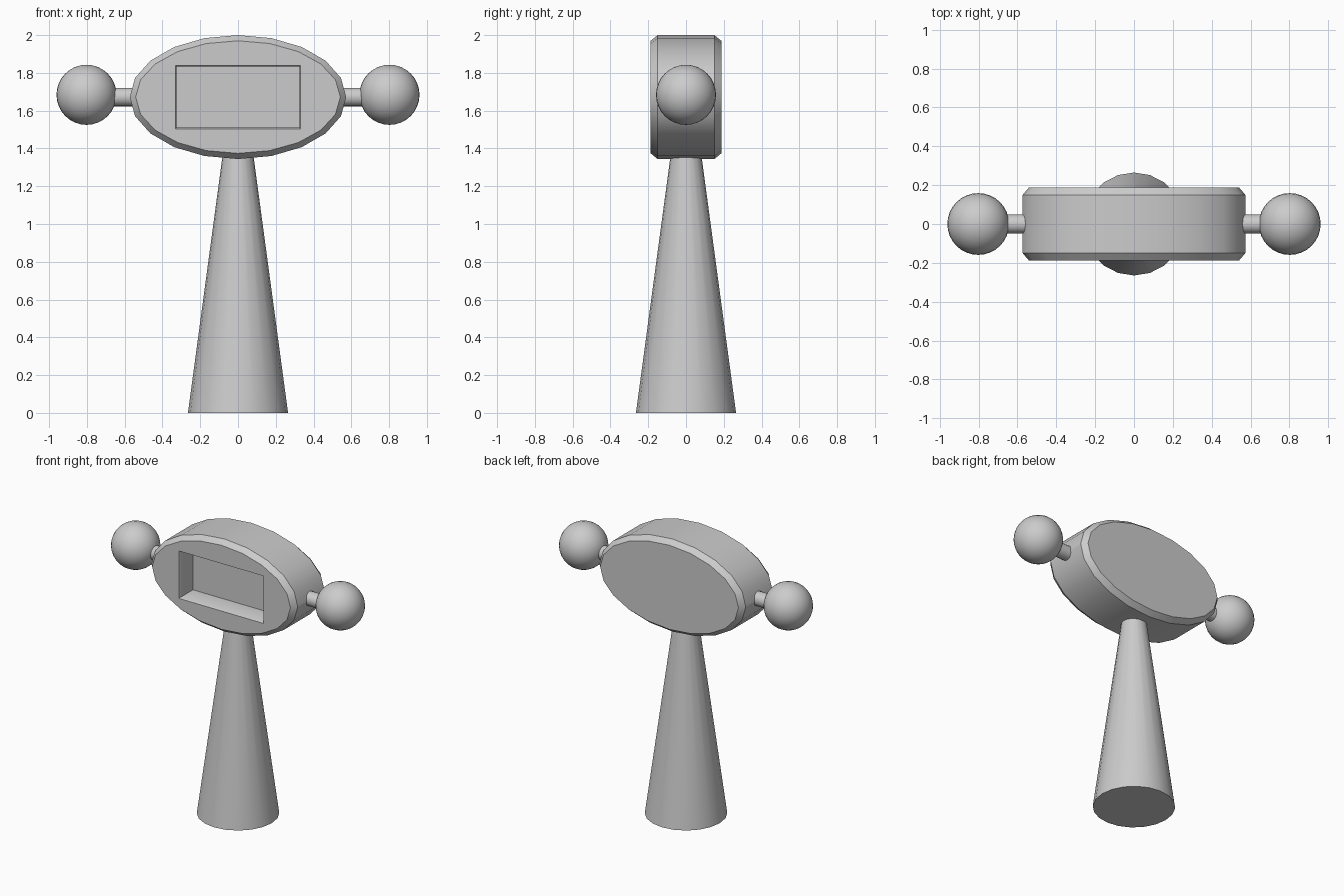
import bpy, bmesh, math

if "Cube" in bpy.data.objects:
    bpy.data.objects.remove(bpy.data.objects["Cube"])

HEAD_Z = 1.672


def finish(obj, angle=35):
    bpy.ops.object.select_all(action='DESELECT')
    obj.select_set(True)
    bpy.context.view_layer.objects.active = obj
    bpy.ops.object.shade_smooth_by_angle(angle=math.radians(angle))


def loft(name, rings):
    """Bridge matching rings of points and cap both ends."""
    bm = bmesh.new()
    loops = [[bm.verts.new(p) for p in ring] for ring in rings]
    n = len(rings[0])
    for a, b in zip(loops, loops[1:]):
        for i in range(n):
            j = (i + 1) % n
            bm.faces.new((a[i], a[j], b[j], b[i]))
    bm.faces.new(loops[0])
    bm.faces.new(loops[-1])
    bmesh.ops.recalc_face_normals(bm, faces=bm.faces)
    mesh = bpy.data.meshes.new(name)
    bm.to_mesh(mesh)
    bm.free()
    obj = bpy.data.objects.new(name, mesh)
    bpy.context.collection.objects.link(obj)
    return obj


def ellipse(y, rx, rz, n=20):
    return [(rx * math.cos(2 * math.pi * i / n), y,
             HEAD_Z + rz * math.sin(2 * math.pi * i / n)) for i in range(n)]


def rectangle(y, hx, hz, z=HEAD_Z):
    return [(-hx, y, z - hz), (hx, y, z - hz), (hx, y, z + hz), (-hx, y, z + hz)]


# Tapered pedestal
bpy.ops.mesh.primitive_cone_add(vertices=20, radius1=0.265, radius2=0.07,
                                depth=1.45, location=(0, 0, 0.725))
pedestal = bpy.context.object
pedestal.name = "pedestal"
finish(pedestal)

# Oval head with chamfered rims
head = loft("head", [ellipse(-0.187, 0.542, 0.298), ellipse(-0.15, 0.573, 0.328),
                     ellipse(0.15, 0.573, 0.328), ellipse(0.187, 0.542, 0.298)])

# Rectangular screen recess with a thin chamfered lip
cutter = loft("recess_cutter", [rectangle(-0.25, 0.332, 0.168), rectangle(-0.187, 0.332, 0.168),
                                rectangle(-0.175, 0.326, 0.162), rectangle(-0.04, 0.325, 0.161)])
cutter.hide_render = True
cut = head.modifiers.new("recess", 'BOOLEAN')
cut.operation = 'DIFFERENCE'
cut.solver = 'EXACT'
cut.object = cutter
bpy.context.view_layer.objects.active = head
bpy.ops.object.modifier_apply(modifier=cut.name)
bpy.data.objects.remove(cutter)
finish(head, 30)

# Side arms and ball knobs
for side, label in ((-1, "left"), (1, "right")):
    bpy.ops.mesh.primitive_cylinder_add(vertices=20, radius=0.049, depth=0.24,
                                        location=(side * 0.6, 0, HEAD_Z),
                                        rotation=(0, math.pi / 2, 0))
    bpy.context.object.name = label + "_arm"
    finish(bpy.context.object)
    bpy.ops.mesh.primitive_uv_sphere_add(segments=32, ring_count=16, radius=0.159,
                                         location=(side * 0.802, 0, 1.684))
    bpy.context.object.name = label + "_ball"
    finish(bpy.context.object)
